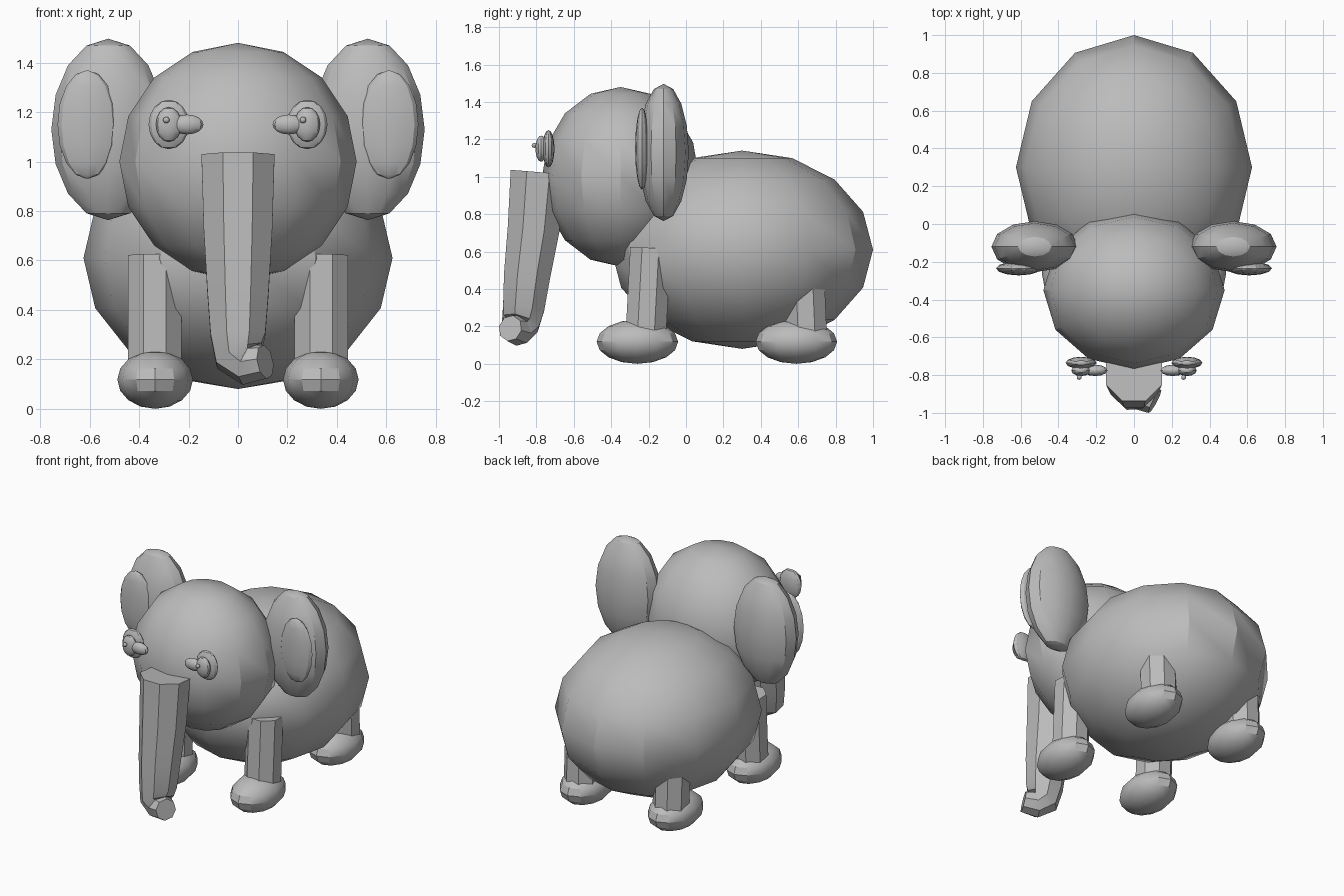
import bpy, bmesh, math
from mathutils import Vector, Matrix

cube = bpy.data.objects.get("Cube")
if cube:
    bpy.data.objects.remove(cube, do_unlink=True)

GREY = (0.5, 0.5, 0.5, 1)
skin = bpy.data.materials.new("grey_skin")
skin.use_nodes = True
skin.diffuse_color = GREY
for node in skin.node_tree.nodes:
    if node.type == 'BSDF_PRINCIPLED':
        node.inputs["Base Color"].default_value = GREY


def finish(name, bm):
    """Turn a bmesh into a smooth-by-angle object."""
    bmesh.ops.recalc_face_normals(bm, faces=bm.faces[:])
    mesh = bpy.data.meshes.new(name)
    bm.to_mesh(mesh)
    bm.free()
    mesh.materials.append(skin)
    ob = bpy.data.objects.new(name, mesh)
    bpy.context.collection.objects.link(ob)
    bpy.ops.object.select_all(action='DESELECT')
    ob.select_set(True)
    bpy.context.view_layer.objects.active = ob
    bpy.ops.object.shade_smooth_by_angle(angle=math.radians(29))
    return ob


def ellipsoid(name, centre, radii):
    bm = bmesh.new()
    bmesh.ops.create_uvsphere(bm, u_segments=12, v_segments=8, radius=1)
    bmesh.ops.transform(bm, matrix=Matrix.Diagonal((*radii, 1)), verts=bm.verts)
    bmesh.ops.translate(bm, vec=centre, verts=bm.verts)
    return finish(name, bm)


def tube(name, points, radii, sides=8):
    """Capped faceted tube swept along a path."""
    pts = [Vector(p) for p in points]
    dirs = [(b - a).normalized() for a, b in zip(pts, pts[1:])]
    tangents = [dirs[0]] + [(a + b).normalized() for a, b in zip(dirs, dirs[1:])] + [dirs[-1]]
    bm = bmesh.new()
    rings = []
    side = Vector((1, 0, 0))
    for i, (p, t, r) in enumerate(zip(pts, tangents, radii)):
        if i:
            side = tangents[i - 1].rotation_difference(t) @ side
        side = (side - t * side.dot(t)).normalized()
        other = t.cross(side)
        ring = []
        for k in range(sides):
            a = 2 * math.pi * (k + 0.5) / sides
            ring.append(bm.verts.new(p + r * (math.cos(a) * side + math.sin(a) * other)))
        rings.append(ring)
    for lower, upper in zip(rings, rings[1:]):
        for k in range(sides):
            j = (k + 1) % sides
            bm.faces.new((lower[k], lower[j], upper[j], upper[k]))
    bm.faces.new(rings[0])
    bm.faces.new(rings[-1])
    return finish(name, bm)


# Body and head
ellipsoid("body", (0, 0.3, 0.61), (0.625, 0.7, 0.53))
ellipsoid("head", (0, -0.35, 1.0), (0.48, 0.42, 0.48))

# Trunk, curling sideways at the tip
tube("trunk",
     [(0, -0.79, 1.025), (0, -0.815, 0.72), (0, -0.85, 0.47), (0, -0.868, 0.3),
      (0.005, -0.885, 0.215), (0.045, -0.905, 0.178), (0.11, -0.94, 0.19)],
     [0.16, 0.15, 0.134, 0.12, 0.108, 0.085, 0.07])

for label, s in (("left", 1), ("right", -1)):
    # Ears
    ellipsoid(label + "_ear", (s * 0.525, -0.12, 1.13), (0.23, 0.135, 0.367))
    ellipsoid(label + "_inner_ear", (s * 0.61, -0.235, 1.15), (0.12, 0.037, 0.22))

    # Eyes
    ellipsoid(label + "_eyeball", (s * 0.28, -0.735, 1.15), (0.082, 0.032, 0.1))
    ellipsoid(label + "_iris", (s * 0.28, -0.775, 1.15), (0.052, 0.03, 0.07))
    ellipsoid(label + "_eye_corner", (s * 0.205, -0.775, 1.15), (0.065, 0.03, 0.04))
    glint_x = 0.263 if s > 0 else -0.29
    ellipsoid(label + "_glint", (glint_x, -0.812, 1.168), (0.013, 0.013, 0.013))

    # Legs and feet
    for end, foot_y, leg_y, lean in (("front", -0.26, -0.215, 0.025),
                                     ("back", 0.59, 0.645, -0.02)):
        tube(f"{end}_{label}_leg",
             [(s * 0.337, leg_y, 0.15), (s * 0.337, leg_y + lean, 0.62)], [0.117, 0.117])
        ellipsoid(f"{end}_{label}_foot", (s * 0.335, foot_y, 0.118), (0.153, 0.218, 0.118))
